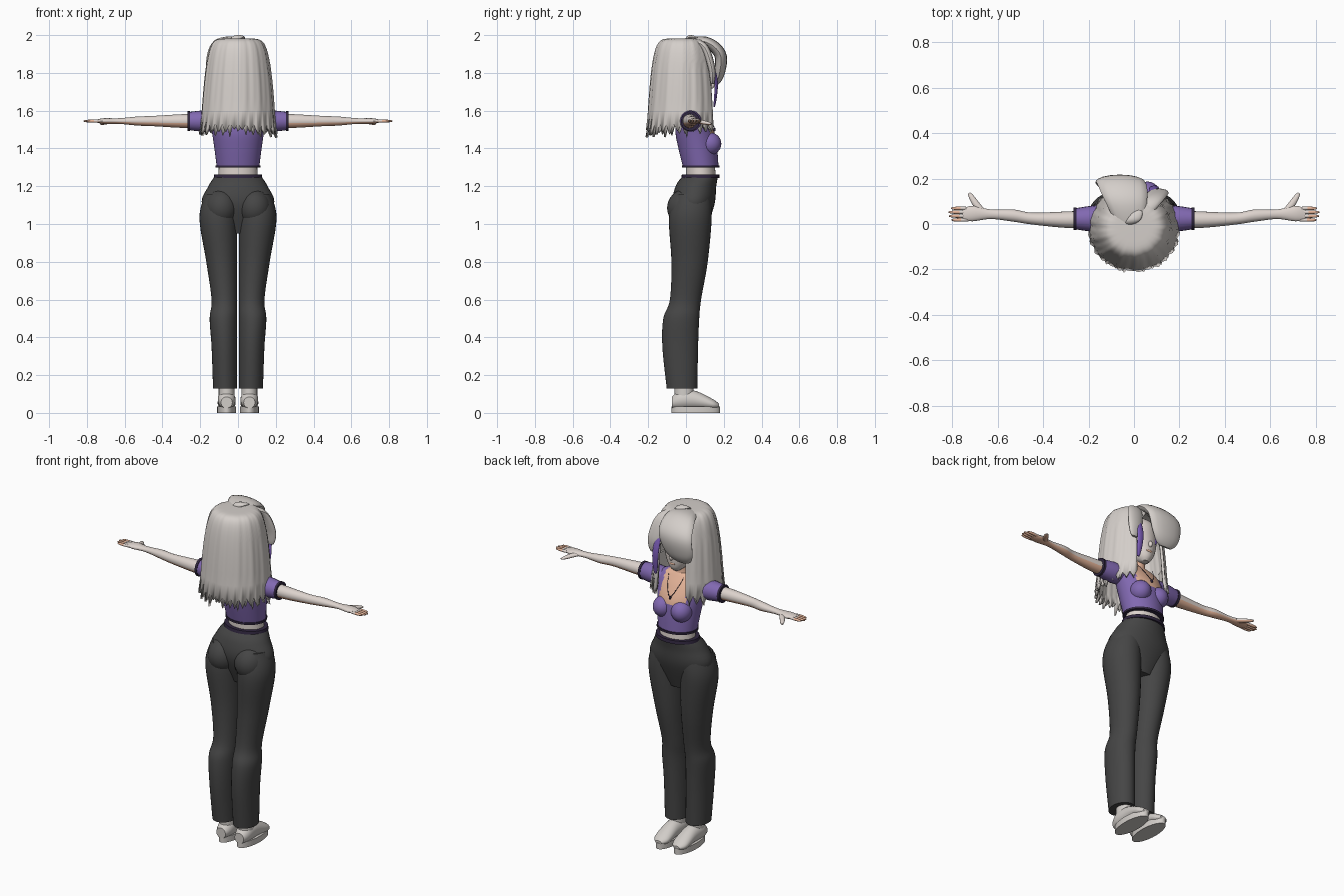
import bpy, bmesh, math, random
from mathutils import Vector

random.seed(4)
cube = bpy.data.objects.get("Cube")
if cube:
    bpy.data.objects.remove(cube, do_unlink=True)


def material(name, red, green, blue):
    colour = (red, green, blue, 1)
    mat = bpy.data.materials.new(name)
    mat.use_nodes = True
    mat.diffuse_color = colour
    mat.node_tree.nodes["Principled BSDF"].inputs["Base Color"].default_value = colour
    return mat


SILVER = material("silver_hair", .66, .62, .59)
PALE = material("pale_skin", .72, .65, .61)
PEACH = material("peach_skin", .84, .49, .34)
PURPLE = material("purple_cloth", .22, .14, .44)
DARK = material("dark_trim", .03, .02, .05)
CHARCOAL = material("charcoal_cloth", .06, .06, .06)
GREY = material("shoe_grey", .64, .61, .58)
VIOLET = material("violet", .2, .11, .48)

SIDE, FORWARD, UP = Vector((1, 0, 0)), Vector((0, 1, 0)), Vector((0, 0, 1))
ARM_HEIGHT = 1.545
parts = []


def finish(name, bm, materials, rule=None, mirror=False):
    """Turn the bmesh into an object, colouring its faces by the rule."""
    bmesh.ops.recalc_face_normals(bm, faces=bm.faces)
    if rule:
        for face in bm.faces:
            face.material_index = int(rule(face.calc_center_median(), face.normal))
    mesh = bpy.data.meshes.new(name)
    bm.to_mesh(mesh)
    bm.free()
    for mat in materials:
        mesh.materials.append(mat)
    part = bpy.data.objects.new(name, mesh)
    bpy.context.collection.objects.link(part)
    if mirror:
        part.modifiers.new("other_side", "MIRROR").use_mirror_merge = False
    parts.append(part)
    return part


def spline(rows, steps):
    """Pass a smooth curve through rows of numbers."""
    result = []
    padded = [rows[0], *rows, rows[-1]]
    for before, start, end, after in zip(padded, padded[1:], padded[2:], padded[3:]):
        for step in range(steps):
            t = step / steps
            result.append([b + t / 2 * (c - a + t * (2 * a - 5 * b + 4 * c - d + t * (3 * (b - c) + d - a)))
                           for a, b, c, d in zip(before, start, end, after)])
    return result + [list(rows[-1])]


def skin(name, rings, materials, segments, **options):
    """Skin closed rings given as (centre, first half axis, second half axis)."""
    bm = bmesh.new()
    angles = [math.tau * k / segments for k in range(segments)]
    loops = [[bm.verts.new(centre + a * math.cos(t) + b * math.sin(t)) for t in angles]
             for centre, a, b in rings]
    for lower, upper in zip(loops, loops[1:]):
        for k in range(segments):
            bm.faces.new((lower[k - 1], lower[k], upper[k], upper[k - 1]))
    bm.faces.new(loops[0])
    bm.faces.new(loops[-1])
    return finish(name, bm, materials, **options)


def column(name, rows, materials, beside=False, segments=32, steps=6, **options):
    """Upright form from (height, half width, back, front)."""
    rings = []
    for z, half, back, front in spline(rows, steps):
        x = half + .004 if beside else 0
        rings.append((Vector((x, (back + front) / 2, z)), SIDE * half, FORWARD * (front - back) / 2))
    skin(name, rings, materials, segments, **options)


def limb(name, rows, materials, **options):
    """Sideways form, on both sides, from (x, y, depth radius, height radius)."""
    rings = [(Vector((x, y, ARM_HEIGHT)), FORWARD * depth, UP * height)
             for x, y, depth, height in spline(rows, 5)]
    skin(name, rings, materials, 20, mirror=True, **options)


def strand(name, points, width, depth, materials, across=SIDE, **options):
    """Rounded lock that narrows at both ends."""
    path = [Vector(p) for p in spline(points, 6)]
    last = len(path) - 1
    rings = []
    for i, point in enumerate(path):
        normal = (path[min(i + 1, last)] - path[max(i - 1, 0)]).cross(across).normalized()
        swell = math.sin(math.pi * (.06 + .88 * i / last)) ** .6
        rings.append((point, across * width * swell, normal * depth * swell))
    skin(name, rings, materials, 16, **options)


def ball(name, centre, radii, mat, mirror=False):
    bm = bmesh.new()
    bmesh.ops.create_uvsphere(bm, u_segments=24, v_segments=16, radius=1)
    bmesh.ops.scale(bm, vec=radii, verts=bm.verts)
    bmesh.ops.translate(bm, vec=centre, verts=bm.verts)
    finish(name, bm, [mat], mirror=mirror)


# Trousers
column("trouser_pelvis", [(1.255, .12, -.015, .17), (1.2, .157, -.055, .16), (1.1, .19, -.07, .15),
                          (.95, .09, -.02, .1)], [CHARCOAL])
column("trouser_legs", [(1.16, .085, -.06, .13), (1.03, .1, -.09, .136), (.8, .082, -.077, .115),
                        (.6, .068, -.085, .08), (.5, .073, -.12, .07), (.35, .068, -.125, .064),
                        (.13, .064, -.102, .06)], [CHARCOAL], beside=True, mirror=True)
ball("seat", (.088, 0, 1.085), (.088, .1, .1), CHARCOAL, mirror=True)
column("belt", [(1.243, .129, -.025, .178), (1.262, .126, -.022, .176)], [DARK])

# Shoes
shoe_rows = [(-.075, .055, .03, .03), (-.03, .068, .046, .05), (.05, .068, .046, .048),
             (.14, .046, .046, .028), (.175, .038, .02, .01)]
skin("shoes", [(Vector((.06, y, z)), SIDE * half, UP * tall) for y, z, half, tall in spline(shoe_rows, 5)],
     [GREY], 24, mirror=True)
skin("soles", [(Vector((.06, .052, z)), SIDE * .05, FORWARD * .128) for z in (0, .035)], [GREY], 32, mirror=True)
skin("ankles", [(Vector((.06, -.01, z)), SIDE * .042, FORWARD * .05) for z in (.05, .16)], [GREY], 24, mirror=True)


# Waist and cropped top with a square neckline
def neckline(centre, normal):
    opening = centre.y > .05 and centre.z > 1.465
    return abs(centre.x) < .085 and (opening or centre.z > 1.6)


column("waist", [(1.23, .105, 0, .16), (1.34, .1, 0, .15)], [PALE])
column("top", [(1.305, .113, -.017, .172), (1.4, .125, -.04, .165), (1.48, .137, -.055, .152),
               (1.55, .15, -.05, .118), (1.6, .125, -.035, .085), (1.62, .06, -.01, .07)],
       [PURPLE, PEACH], segments=64, steps=8, rule=neckline)
column("top_hem", [(1.299, .119, -.022, .178), (1.311, .119, -.022, .178)], [DARK])
ball("bust", (.06, .125, 1.425), (.057, .062, .06), PURPLE, mirror=True)
limb("sleeves", [(.08, .03, .055, .05), (.18, .024, .057, .056), (.265, .023, .045, .047)], [PURPLE])
limb("sleeve_cuffs", [(.253, .023, .05, .052), (.267, .023, .05, .052)], [DARK])


# Arms and hands, warmer on the palms and fingertips
def warm(centre, normal):
    return normal.z < -.4 or abs(centre.x) > .765


skin_tones = {"materials": [PALE, PEACH], "rule": warm}
limb("arms", [(.2, .022, .038, .038), (.3, .019, .036, .036), (.45, .024, .026, .027), (.53, .037, .027, .024),
              (.63, .043, .021, .015), (.71, .046, .034, .015), (.755, .043, .025, .006)], **skin_tones)
for finger in range(4):
    root = .018 + .017 * finger
    tip = .822 - .011 * abs(finger - 1.6)
    strand("finger_" + "abcd"[finger], [(.72, root, ARM_HEIGHT), (tip, root, ARM_HEIGHT)],
           .008, .008, across=FORWARD, mirror=True, **skin_tones)
strand("thumbs", [(.65, .04, ARM_HEIGHT), (.69, .08, 1.54), (.727, .136, 1.53)],
       .011, .015, across=UP, mirror=True, **skin_tones)

# Neck, head and face
column("neck", [(1.58, .05, -.01, .08), (1.63, .04, -.005, .07), (1.7, .042, -.01, .07)], [PEACH])
column("head", [(1.645, .02, .07, .11), (1.67, .05, 0, .128), (1.72, .08, -.04, .135), (1.8, .1, -.07, .135),
                (1.88, .09, -.07, .125), (1.94, .02, -.01, .05)], [PALE])
ball("nose", (0, .137, 1.735), (.011, .014, .018), PALE)
ball("lips", (0, .129, 1.695), (.02, .006, .007), PEACH)
ball("eyes", (.042, .118, 1.775), (.019, .009, .02), VIOLET, mirror=True)
ball("brows", (.044, .118, 1.81), (.024, .007, .004), DARK, mirror=True)

# Pendant on a cord
strand("necklace", [(-.05, .09, 1.61), (-.03, .13, 1.55), (0, .152, 1.505), (.03, .13, 1.55), (.05, .09, 1.61)],
       .002, .002, [DARK], across=FORWARD)
ball("pendant", (0, .15, 1.5), (.007, .007, .01), DARK)


def hair_layer(name, start, radius, widest_gap, jag, phase):
    """Domed shell, open at the face, with grooves and a ragged hem."""
    columns, rows = 96, 18
    bm = bmesh.new()
    grid = []
    lengths = [random.uniform(.5, 1) for _ in range(columns + 1)]
    for row in range(rows + 1):
        drop = start + (1 - start) * (row / rows) ** 3
        gap = min(widest_gap, max(0, 2 * drop - .12))
        line = []
        for k in range(columns + 1):
            angle = gap + (math.tau - 2 * gap) * k / columns
            grooves = .012 * math.sin(13 * angle + phase) + .008 * math.sin(29 * angle - 2 * drop)
            reach = radius * drop ** .13 * (1 + grooves)
            spike = 0
            if row == rows:
                spike = jag * lengths[k // 4 * 4] * (1 - abs((k + phase) % 4 - 2) / 2)
                reach += spike / 4
            line.append(bm.verts.new((reach * math.sin(angle), .95 * reach * math.cos(angle) - .018,
                                      1.982 - .45 * drop - spike)))
        grid.append(line)
    for upper, lower in zip(grid, grid[1:]):
        for k in range(columns):
            bm.faces.new((upper[k], upper[k + 1], lower[k + 1], lower[k]))
    bmesh.ops.remove_doubles(bm, verts=bm.verts, dist=.0004)
    thickness = finish(name, bm, [SILVER]).modifiers.new("thickness", "SOLIDIFY")
    thickness.thickness, thickness.offset = .014, -1


# Long hair in two layers, swept forelock, crown tuft and coloured strand
hair_layer("long_hair", 0, .196, .52, .06, 0)
hair_layer("hair_tips", .7, .19, .62, .075, 2)
strand("forelock", [(-.01, -.03, 1.96), (-.035, .1, 1.965), (-.055, .18, 1.9), (-.075, .178, 1.8),
                    (-.085, .155, 1.74)], .108, .032, [SILVER])
strand("side_sweep", [(.01, -.01, 1.97), (.07, .09, 1.945), (.105, .135, 1.83), (.115, .14, 1.74)],
       .05, .02, [SILVER])
strand("crown_tuft", [(-.02, 0, 1.975), (0, .02, 1.99), (.02, .06, 1.985)], .03, .01, [SILVER])
strand("violet_strand", [(.08, .135, 1.86), (.088, .16, 1.75), (.096, .15, 1.62)], .02, .009, [VIOLET])

# Smooth shading with crisp creases
bpy.ops.object.select_all(action="DESELECT")
for part in parts:
    part.select_set(True)
bpy.context.view_layer.objects.active = parts[0]
bpy.ops.object.shade_smooth_by_angle(angle=math.radians(40))
